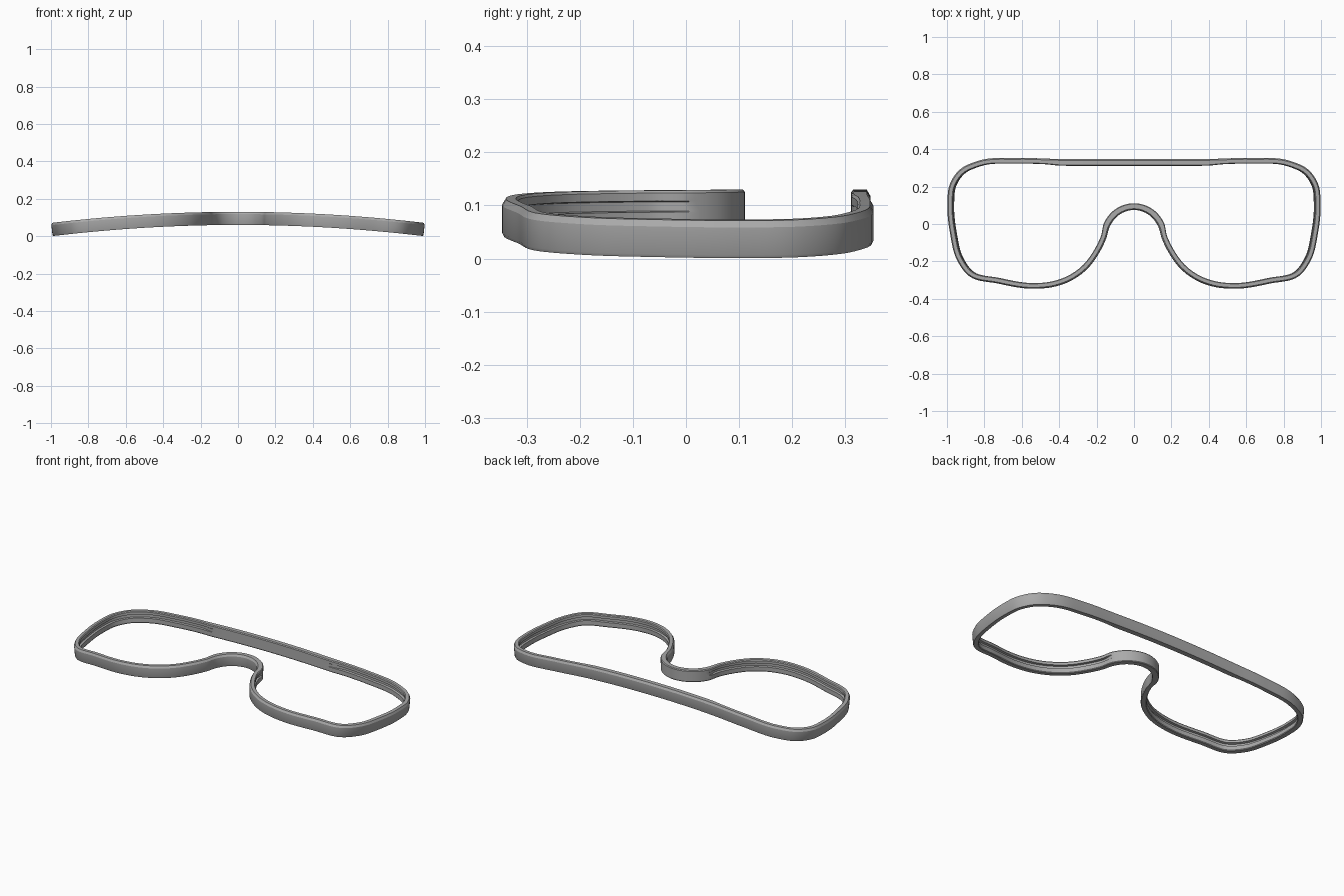
import bpy, bmesh
from mathutils import Vector
from mathutils.geometry import interpolate_bezier

cube = bpy.data.objects.get("Cube")
if cube:
    bpy.data.objects.remove(cube, do_unlink=True)

HEIGHT = 0.07
SAG = 0.06      # drop of the tips caused by the face curve
STEPS = 7       # samples per outline span

# Outer outline of the left half: brow bar, temple side, lower rim, nose bridge
HALF = [(0, .347), (.2, .347), (.417, .348), (.62, .353), (.834, .337),
        (.93, .29), (.983, .21), (.995, .107), (.98, -.055), (.945, -.19),
        (.88, -.278), (.727, -.318), (.54, -.346), (.43, -.336), (.345, -.307),
        (.25, -.24), (.19, -.16), (.15, -.08), (.128, -.01), (.085, .045), (0, .075)]


def smooth_loop(points):
    """Closed smooth curve through the points, as (position, tangent) samples."""
    n = len(points)
    tangents = []
    for i, p in enumerate(points):
        a, b = p - points[i - 1], points[(i + 1) % n] - p
        tangents.append((a / a.length_squared + b / b.length_squared).normalized())
    path = []
    for i, p in enumerate(points):
        q = points[(i + 1) % n]
        reach = (q - p).length / 3
        path += interpolate_bezier(p, p + tangents[i] * reach,
                                   q - tangents[(i + 1) % n] * reach, q, STEPS + 1)[:-1]
    return [(p, (path[(i + 1) % len(path)] - path[i - 1]).normalized())
            for i, p in enumerate(path)]


def ramp(value, low, high):
    t = min(max((value - low) / (high - low), 0), 1)
    return t * t * (3 - 2 * t)


def section(groove):
    """Rim cross-section as (inset, height); the lens groove fades with its factor."""
    w = 0.036 - 0.006 * groove
    g = w - 0.013 * groove
    return [(.003, 0), (0, .006), (0, .058), (.007, HEIGHT), (w - .004, HEIGHT),
            (w, .065), (w, .05), (g, .048), (g, .031), (w, .029), (w, .004), (w - .003, 0)]


def bend(x, y, h):
    """Wrap the flat rim around the face curve."""
    return (x + (h - HEIGHT / 2) * 2 * SAG * x, y, h + SAG * (1 - x * x))


# Sweep the section around the mirrored outline
half = [Vector((x, y, 0)) for x, y in HALF]
outline = half + [Vector((-p.x, p.y, 0)) for p in half[-2:0:-1]]
bm = bmesh.new()
rings = []
for p, t in smooth_loop(outline):
    # The groove stops at the middle of the brow bar and at the nose bridge
    groove = ramp(abs(p.x), .38, .48) if p.y > .2 else ramp(abs(p.x), .125, .145)
    rings.append([bm.verts.new(bend(p.x + t.y * d, p.y - t.x * d, h))
                  for d, h in section(groove)])
for i, ring in enumerate(rings):
    previous = rings[i - 1]
    for j in range(len(ring)):
        bm.faces.new((previous[j - 1], previous[j], ring[j], ring[j - 1]))
bmesh.ops.recalc_face_normals(bm, faces=bm.faces)

mesh = bpy.data.meshes.new("goggle_frame")
bm.to_mesh(mesh)
bm.free()
frame = bpy.data.objects.new("goggle_frame", mesh)
bpy.context.collection.objects.link(frame)

# Plain grey plastic
grey = bpy.data.materials.new("grey_plastic")
grey.use_nodes = True
grey.diffuse_color = (.4, .4, .4, 1)
grey.node_tree.nodes["Principled BSDF"].inputs["Base Color"].default_value = (.4, .4, .4, 1)
mesh.materials.append(grey)

bpy.ops.object.select_all(action='DESELECT')
frame.select_set(True)
bpy.context.view_layer.objects.active = frame
bpy.ops.object.shade_smooth_by_angle(angle=0.5)
